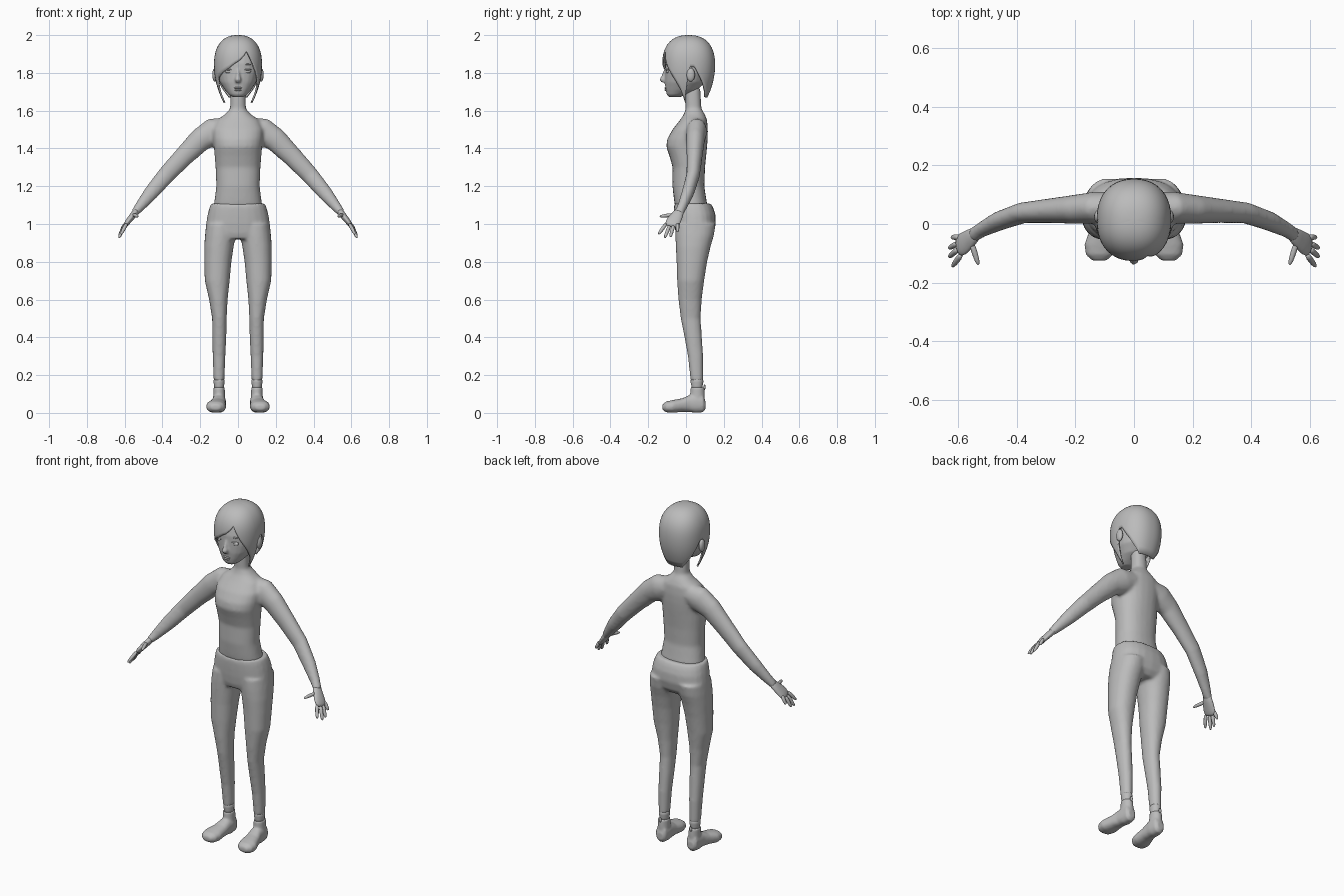
import bpy, bmesh
from math import sin, cos, pi, radians, copysign
from mathutils import Vector, Matrix

cube = bpy.data.objects.get("Cube")
if cube:
    bpy.data.objects.remove(cube)

grey = bpy.data.materials.new("plain grey")
grey.use_nodes = True
grey.diffuse_color = (0.5, 0.5, 0.5, 1)
grey.node_tree.nodes["Principled BSDF"].inputs["Base Color"].default_value = (0.5, 0.5, 0.5, 1)


def soft(v, p):
    return copysign(abs(v) ** p, v)


def loft(bm, sections, n=24, p=1.0):
    """Bridge rings given as (centre, half axis, half axis) and cap both ends."""
    rings = []
    for c, u, v in sections:
        angles = [2 * pi * i / n for i in range(n)]
        rings.append([bm.verts.new(c + u * soft(cos(a), p) + v * soft(sin(a), p)) for a in angles])
    for r0, r1 in zip(rings, rings[1:]):
        for i in range(n):
            j = (i + 1) % n
            bm.faces.new((r0[i], r0[j], r1[j], r1[i]))
    bm.faces.new(rings[0])
    bm.faces.new(rings[-1])


def stack(bm, rows, side=1, p=1.0):
    """Level rings from (z, x low, x high, y front, y back)."""
    loft(bm, [(Vector((side * (a + b) / 2, (f + k) / 2, z)),
               Vector(((b - a) / 2, 0, 0)), Vector((0, (k - f) / 2, 0)))
              for z, a, b, f, k in rows], p=p)


def limb(bm, rows, side=1, n=16):
    """Rings square to a path, from (x, y, z, half depth, half height)."""
    pts = [Vector((side * r[0], r[1], r[2])) for r in rows]
    out = []
    for i, r in enumerate(rows):
        t = (pts[min(i + 1, len(pts) - 1)] - pts[max(i - 1, 0)]).normalized()
        u = Vector((0, 1, 0))
        u = (u - t * u.dot(t)).normalized()
        out.append((pts[i], u * r[3], t.cross(u) * r[4]))
    loft(bm, out, n)


def ball(bm, c, r):
    bmesh.ops.create_uvsphere(bm, u_segments=20, v_segments=12, radius=1,
                              matrix=Matrix.Translation(c) @ Matrix.Diagonal((*r, 1)))


def finish(bm, name, voxel=0, relax=4, subdiv=0):
    bmesh.ops.recalc_face_normals(bm, faces=bm.faces)
    for f in bm.faces:
        f.smooth = True
    me = bpy.data.meshes.new(name)
    bm.to_mesh(me)
    bm.free()
    me.materials.append(grey)
    ob = bpy.data.objects.new(name, me)
    bpy.context.collection.objects.link(ob)
    if voxel:
        m = ob.modifiers.new("blend", 'REMESH')
        m.mode, m.voxel_size, m.use_smooth_shade = 'VOXEL', voxel, True
        m = ob.modifiers.new("relax", 'SMOOTH')
        m.factor, m.iterations = 0.5, relax
    if subdiv:
        m = ob.modifiers.new("round", 'SUBSURF')
        m.levels = m.render_levels = subdiv
    return ob


# Upper body: torso, neck and arms blended into one skin
bm = bmesh.new()
torso = [(1.09, .130, -.058, .115), (1.13, .124, -.064, .108), (1.2, .115, -.072, .097),
         (1.3, .119, -.071, .101), (1.36, .124, -.088, .107), (1.41, .128, -.105, .112),
         (1.45, .132, -.099, .115), (1.5, .135, -.072, .116), (1.55, .112, -.032, .112),
         (1.58, .07, -.012, .1), (1.61, .042, -.002, .082), (1.72, .04, -.004, .076)]
stack(bm, [(z, -w, w, f, k) for z, w, f, k in torso], p=.88)
arm = [(.05, .058, 1.51, .05, .055), (.13, .056, 1.488, .055, .075), (.2, .05, 1.445, .05, .063),
       (.29, .045, 1.355, .042, .053), (.38, .038, 1.26, .036, .047), (.46, .01, 1.165, .033, .04),
       (.52, -.02, 1.092, .026, .028), (.55, -.04, 1.055, .026, .02)]
for s in (1, -1):
    limb(bm, arm, s)
finish(bm, "upper_body", .009, 7)

# Hands: palm, four fingers and thumb
palm = [(.53, -.026, 1.08, .022, .02), (.56, -.05, 1.04, .034, .017),
        (.585, -.07, 1.01, .041, .015), (.603, -.078, .983, .036, .011)]
fingers = [((.588, -.103, 1.005), (.62, -.146, .945)), ((.6, -.086, .995), (.631, -.113, .925)),
           ((.602, -.066, .995), (.631, -.083, .93)), ((.595, -.045, 1.005), (.622, -.045, .957)),
           ((.555, -.06, 1.05), (.53, -.14, 1.04))]
for s, name in ((1, "left_hand"), (-1, "right_hand")):
    bm = bmesh.new()
    limb(bm, palm, s)
    for a, b in fingers:
        a, b = Vector(a), Vector(b)
        limb(bm, [(*a.lerp(b, t), r, r) for t, r in
                  ((0, .011), (.5, .011), (.85, .009), (1, .004))], s, 8)
    finish(bm, name, subdiv=1)

# Trousers: hips and two legs blended together
bm = bmesh.new()
hips = [(1.108, .143, -.062, .132), (1.085, .152, -.065, .145), (1.05, .161, -.064, .156),
        (1.0, .169, -.061, .158), (.95, .173, -.055, .146), (.92, .165, -.045, .12)]
stack(bm, [(z, -w, w, f, k) for z, w, f, k in hips], p=.85)
leg = [(1.0, .005, .168, -.055, .157), (.94, .012, .175, -.056, .148), (.88, .023, .179, -.054, .13),
       (.8, .035, .179, -.05, .112), (.7, .044, .176, -.047, .096), (.6, .055, .153, -.04, .083),
       (.5, .06, .137, -.028, .077), (.4, .062, .136, -.008, .084), (.3, .067, .134, .01, .091),
       (.17, .072, .129, .024, .091)]
for s in (1, -1):
    stack(bm, leg, s, .92)
finish(bm, "trousers", .009, 4)

# Shoes with ankle cuffs and heel tabs
foot = [(.103, .1, .02, .02, .06), (.09, .1, .033, .003, .1), (.05, .1, .037, 0, .1),
        (.02, .102, .037, .005, .095), (-.02, .108, .043, .006, .077), (-.07, .116, .053, 0, .068),
        (-.105, .118, .046, .003, .06), (-.125, .118, .024, .016, .045)]
for s, side in ((1, "left"), (-1, "right")):
    bm = bmesh.new()
    loft(bm, [(Vector((s * x, y, (lo + hi) / 2)), Vector((w, 0, 0)), Vector((0, 0, (hi - lo) / 2)))
              for y, x, w, lo, hi in foot], p=.85)
    stack(bm, [(.04, .066, .134, .012, .1), (.1, .069, .131, .022, .099),
               (.136, .07, .131, .024, .097)], s)
    finish(bm, side + "_shoe", .006, 4)
    bm = bmesh.new()
    stack(bm, [(z, .1 - r, .1 + r, .058 - r * 1.15, .058 + r * 1.15)
               for z, r in ((.12, .026), (.145, .026), (.16, .029), (.172, .029), (.185, .025))], s)
    finish(bm, side + "_ankle")
    bm = bmesh.new()
    ball(bm, (s * .1, .098, .136), (.008, .006, .014))
    finish(bm, side + "_heel_tab")

# Head with nose blended in
bm = bmesh.new()
skull = [(1.672, .028, -.09, -.03), (1.685, .048, -.102, .0), (1.71, .07, -.108, .06),
         (1.75, .097, -.112, .1), (1.8, .113, -.112, .12), (1.85, .114, -.112, .125),
         (1.9, .105, -.1, .115), (1.94, .08, -.07, .09)]
stack(bm, [(z, -w, w, f, k) for z, w, f, k in skull], p=.92)
loft(bm, [(Vector((0, y, z)), Vector((w, 0, 0)), Vector((0, .02, 0)))
          for z, w, y in ((1.82, .008, -.097), (1.785, .012, -.11), (1.765, .017, -.12), (1.75, .013, -.112))])
finish(bm, "head", .006, 4)

# Face details and ears
for s, side in ((1, "left"), (-1, "right")):
    for part, c, r in (("eye", (.047, -.094, 1.808), (.021, .012, .011)),
                       ("eyelid", (.047, -.097, 1.817), (.024, .013, .004)),
                       ("eyebrow", (.048, -.098, 1.845), (.021, .009, .004)),
                       ("ear", (.122, .025, 1.79), (.014, .022, .036))):
        bm = bmesh.new()
        ball(bm, (s * c[0], c[1], c[2]), r)
        finish(bm, side + "_" + part)
for name, z, w in (("upper_lip", 1.72, .023), ("lower_lip", 1.709, .018)):
    bm = bmesh.new()
    ball(bm, (0, -.105, z), (w, .009, .006))
    finish(bm, name)

# Hair: a bob whose lower edge follows a hairline by angle, 0 at the front
hairline = [(-180, 1.67), (-150, 1.67), (-130, 1.72), (-110, 1.79), (-101, 1.83), (-92, 1.83),
            (-86, 1.72), (-80, 1.64), (-72, 1.71), (-60, 1.77), (-40, 1.80), (-20, 1.825),
            (0, 1.86), (12, 1.89), (20, 1.915), (28, 1.88), (40, 1.83), (58, 1.77), (72, 1.71),
            (80, 1.64), (86, 1.72), (92, 1.83), (101, 1.83), (110, 1.79), (130, 1.72),
            (150, 1.67), (180, 1.67)]


def edge_height(a):
    for (a0, z0), (a1, z1) in zip(hairline, hairline[1:]):
        if a <= a1:
            return z0 + (z1 - z0) * (a - a0) / (a1 - a0)


def hair_point(a, z):
    d = z - 1.84
    k = (1 - (d / .16) ** 2.4) ** (1 / 2.4) if d > 0 else 1 - 10 * d * d
    a = radians(a)
    return (.127 * k * soft(sin(a), .88), .014 - .14 * k * soft(cos(a), .88), z)


bm = bmesh.new()
rows, columns = 18, 180
crown = bm.verts.new((0, .014, 2))
grid = []
for i in range(columns):
    a = -180 + 360 * i / columns
    drop = 2 - edge_height(a)
    grid.append([bm.verts.new(hair_point(a, 2 - drop * (j / rows) ** 2)) for j in range(1, rows + 1)])
for i in range(columns):
    c, d = grid[i], grid[(i + 1) % columns]
    bm.faces.new((crown, c[0], d[0]))
    for j in range(rows - 1):
        bm.faces.new((c[j], c[j + 1], d[j + 1], d[j]))
hair = finish(bm, "hair")
m = hair.modifiers.new("thickness", 'SOLIDIFY')
m.thickness, m.offset = .009, -1
